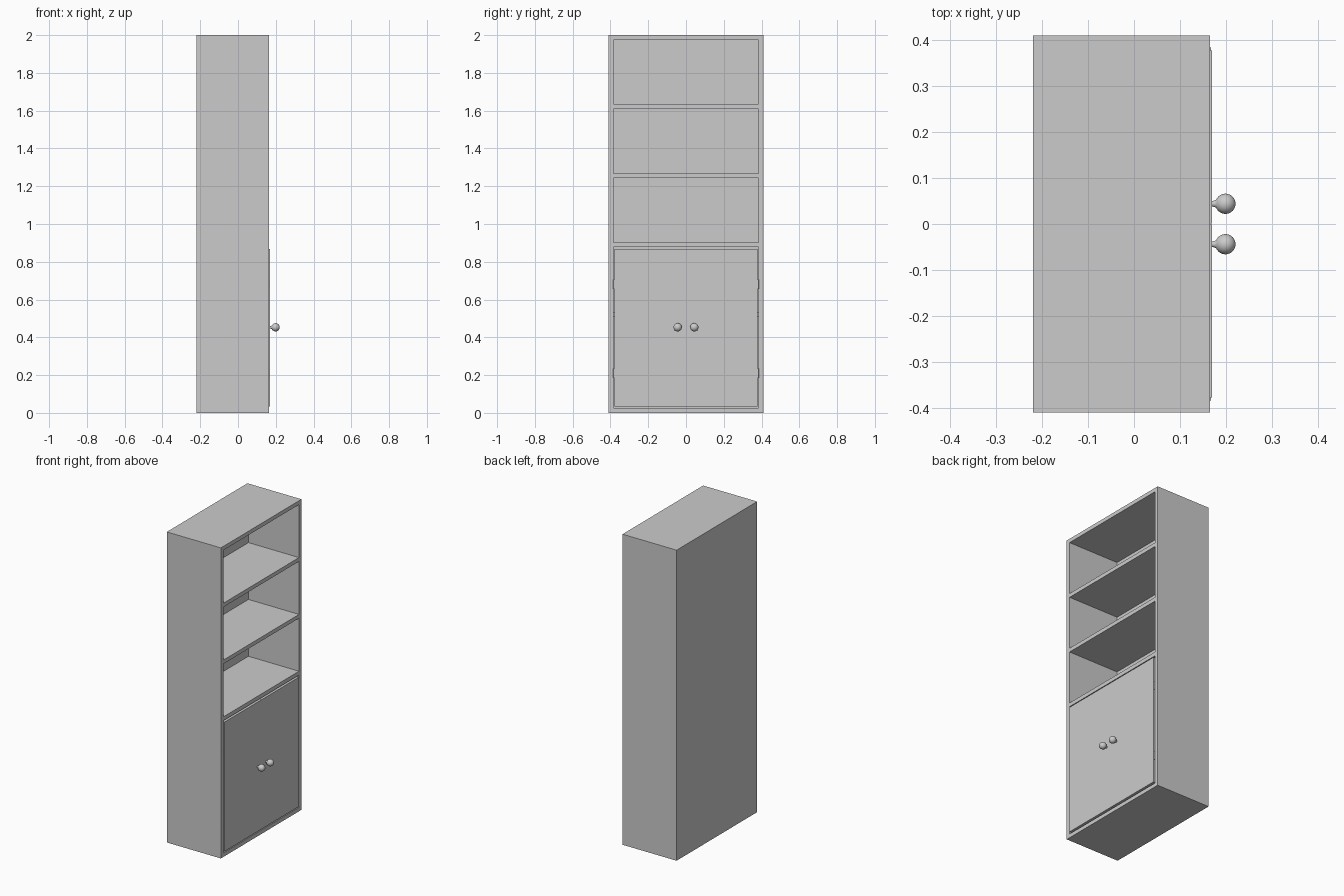
import bpy, bmesh, math
from mathutils import Matrix, Vector

if "Cube" in bpy.data.objects:
    bpy.data.objects.remove(bpy.data.objects["Cube"])

W, H = 0.41, 2.0              # half width (y), height
BACK, FRONT, T = -0.22, 0.165, 0.025


def add_box(bm, lo, hi):
    lo, hi = Vector(lo), Vector(hi)
    m = Matrix.Translation((lo + hi) / 2) @ Matrix.Diagonal((*(hi - lo), 1))
    bmesh.ops.create_cube(bm, size=1, matrix=m)


def make(name, bm):
    bmesh.ops.recalc_face_normals(bm, faces=bm.faces)
    me = bpy.data.meshes.new(name)
    bm.to_mesh(me)
    bm.free()
    ob = bpy.data.objects.new(name, me)
    bpy.context.collection.objects.link(ob)
    return ob


def activate(ob):
    bpy.ops.object.select_all(action='DESELECT')
    ob.select_set(True)
    bpy.context.view_layer.objects.active = ob


def box(name, lo, hi):
    bm = bmesh.new()
    add_box(bm, lo, hi)
    return make(name, bm)


# Carcass: solid block with four compartments hollowed from the front
carcass = box("carcass", (BACK, -W, 0), (FRONT, W, H))
bm = bmesh.new()
for z0, z1 in ((T, 0.877), (0.902, 1.243), (1.268, 1.609), (1.634, H - T)):
    add_box(bm, (BACK + T, -W + T, z0), (FRONT + 0.1, W - T, z1))
cutter = make("compartment_cutter", bm)
cutter.hide_render = True
mod = carcass.modifiers.new("compartments", 'BOOLEAN')
mod.operation, mod.solver, mod.object = 'DIFFERENCE', 'EXACT', cutter
activate(carcass)
bpy.ops.object.modifier_apply(modifier=mod.name)
bpy.data.objects.remove(cutter)

# Shelf hidden behind the doors
box("inner_shelf", (BACK + T, -W + T, 0.51), (0.14, W - T, 0.535))

# Knob profile as (distance from door, radius), revolved around x
R, C = 0.022, 0.029
profile = [(-0.002, 0.007), (0.002, 0.006), (0.007, 0.008)]
a0 = math.acos(-0.9)
profile += [(C + R * math.cos(a0 * (1 - i / 14)), R * math.sin(a0 * (1 - i / 14)))
            for i in range(15)]


def knob(name, y):
    bm = bmesh.new()
    vs = [bm.verts.new((0.17 + d, y, 0.453 + r)) for d, r in profile]
    es = [bm.edges.new(p) for p in zip(vs, vs[1:])]
    bmesh.ops.spin(bm, geom=vs + es, cent=(0, y, 0.453), axis=(1, 0, 0),
                   angle=math.tau, steps=32)
    bmesh.ops.remove_doubles(bm, verts=bm.verts, dist=1e-5)
    ob = make(name, bm)
    activate(ob)
    bpy.ops.object.shade_smooth_by_angle(angle=math.radians(40))


# Doors, hinges and knobs, mirrored left and right
for side, s in (("left", -1), ("right", 1)):
    ys = sorted((s * 0.001, s * 0.378))
    box(side + "_door", (0.148, ys[0], 0.035), (0.17, ys[1], 0.868))
    for level, z in (("lower", 0.21), ("upper", 0.68)):
        bm = bmesh.new()
        bmesh.ops.create_cone(bm, cap_ends=True, segments=12, radius1=0.004,
                              radius2=0.004, depth=0.05,
                              matrix=Matrix.Translation((0.164, s * 0.3815, z)))
        make(f"{side}_{level}_hinge", bm)
    knob(side + "_knob", s * 0.044)
